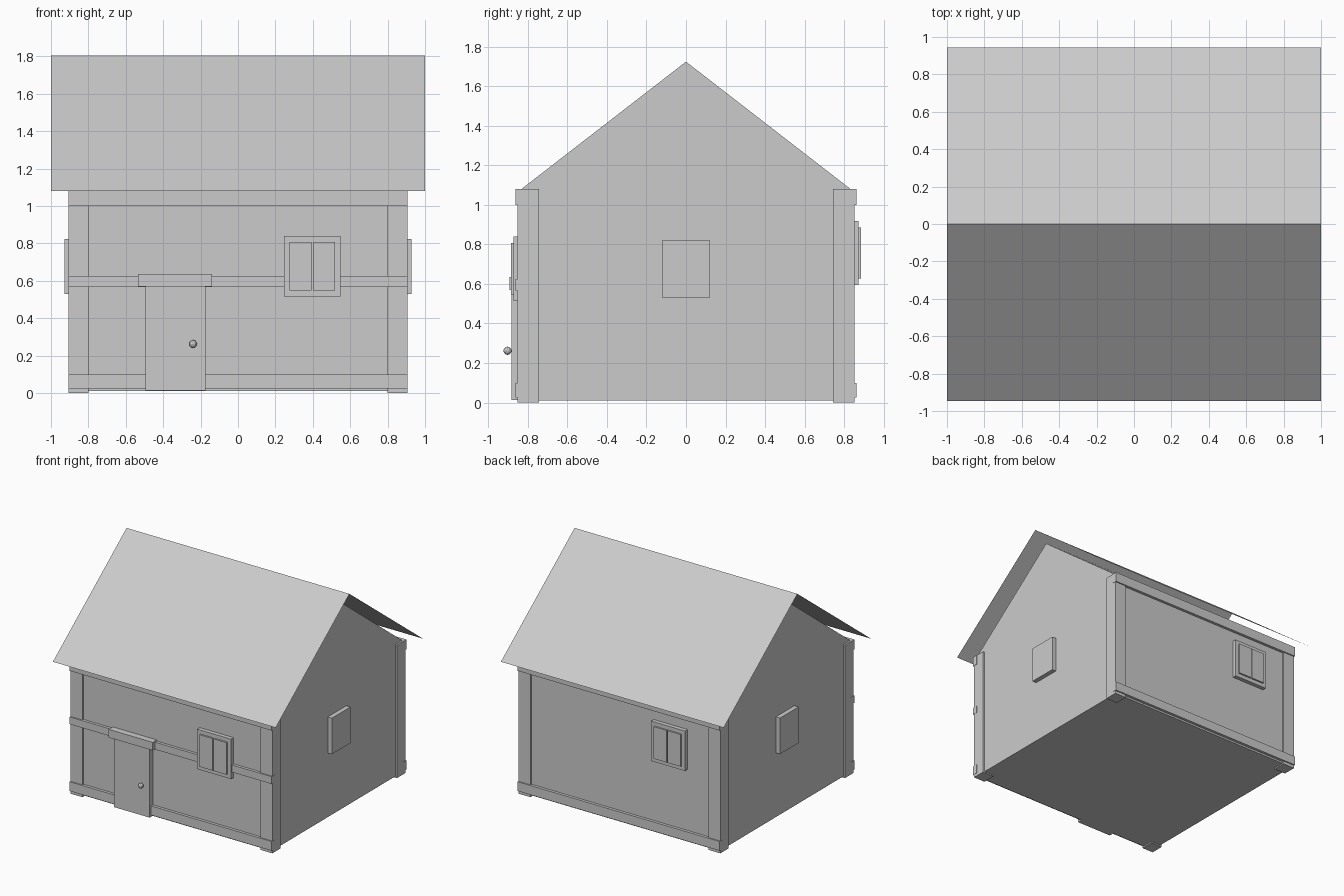
import bpy

if "Cube" in bpy.data.objects:
    bpy.data.objects.remove(bpy.data.objects["Cube"])


def mesh(name, verts, faces):
    me = bpy.data.meshes.new(name)
    me.from_pydata(verts, [], faces)
    me.update()
    ob = bpy.data.objects.new(name, me)
    bpy.context.collection.objects.link(ob)
    return ob


def box(name, x, y, z):
    """Box from (min, max) ranges on each axis."""
    x, y, z = sorted(x), sorted(y), sorted(z)
    verts = [(a, b, c) for a in x for b in y for c in z]
    faces = [(0, 1, 3, 2), (4, 6, 7, 5), (0, 4, 5, 1),
             (2, 3, 7, 6), (0, 2, 6, 4), (1, 5, 7, 3)]
    return mesh(name, verts, faces)


def window(name, cx, cz, s):
    """Framed window with two sashes on the front (s=-1) or back (s=1) wall."""
    box(name + "_frame", (cx - .152, cx + .152), (s * .83, s * .873), (cz - .162, cz + .162))
    for side, label in ((-1, "left"), (1, "right")):
        box(f"{name}_{label}_sash", (cx + side * .004, cx + side * .122),
            (s * .865, s * .886), (cz - .13, cz + .13))


# House body: gabled profile extruded along x
profile = [(-.84, .01), (.84, .01), (.84, 1.075), (0, 1.725), (-.84, 1.075)]
verts = [(x, y, z) for x in (-.89, .89) for y, z in profile]
sides = [(i, i + 5, (i + 1) % 5 + 5, (i + 1) % 5) for i in range(5)]
mesh("house_body", verts, [(0, 1, 2, 3, 4), (9, 8, 7, 6, 5)] + sides)

# Roof: thin folded sheet floating just above the gables
mesh("roof", [(x, y, z) for y, z in ((-.945, 1.08), (0, 1.805), (.945, 1.08)) for x in (-1, 1)],
     [(0, 1, 3, 2), (2, 3, 5, 4)])

# Corner posts, long beams
for s, label in ((-1, "front"), (1, "back")):
    for t, side in ((-1, "left"), (1, "right")):
        box(f"{label}_{side}_post", (t * .80, t * .905), (s * .745, s * .853), (0, 1.08))
    box(f"{label}_top_beam", (-.907, .907), (s * .82, s * .863), (1.0, 1.08))
    box(f"{label}_bottom_beam", (-.907, .907), (s * .82, s * .863), (.025, .10))
box("front_middle_beam", (-.907, .907), (-.863, -.82), (.567, .626))

# Door with lintel and knob
box("door", (-.495, -.175), (-.882, -.82), (.012, .572))
box("door_lintel", (-.535, -.14), (-.893, -.82), (.57, .636))
bpy.ops.mesh.primitive_ico_sphere_add(subdivisions=2, radius=.021, location=(-.24, -.903, .262))
bpy.context.object.name = "door_knob"

# Windows
window("front_window", .397, .677, -1)
window("back_window", -.45, .757, 1)
for t, side in ((-1, "left"), (1, "right")):
    box(f"{side}_window", (t * .87, t * .927), (-.12, .118), (.53, .823))
